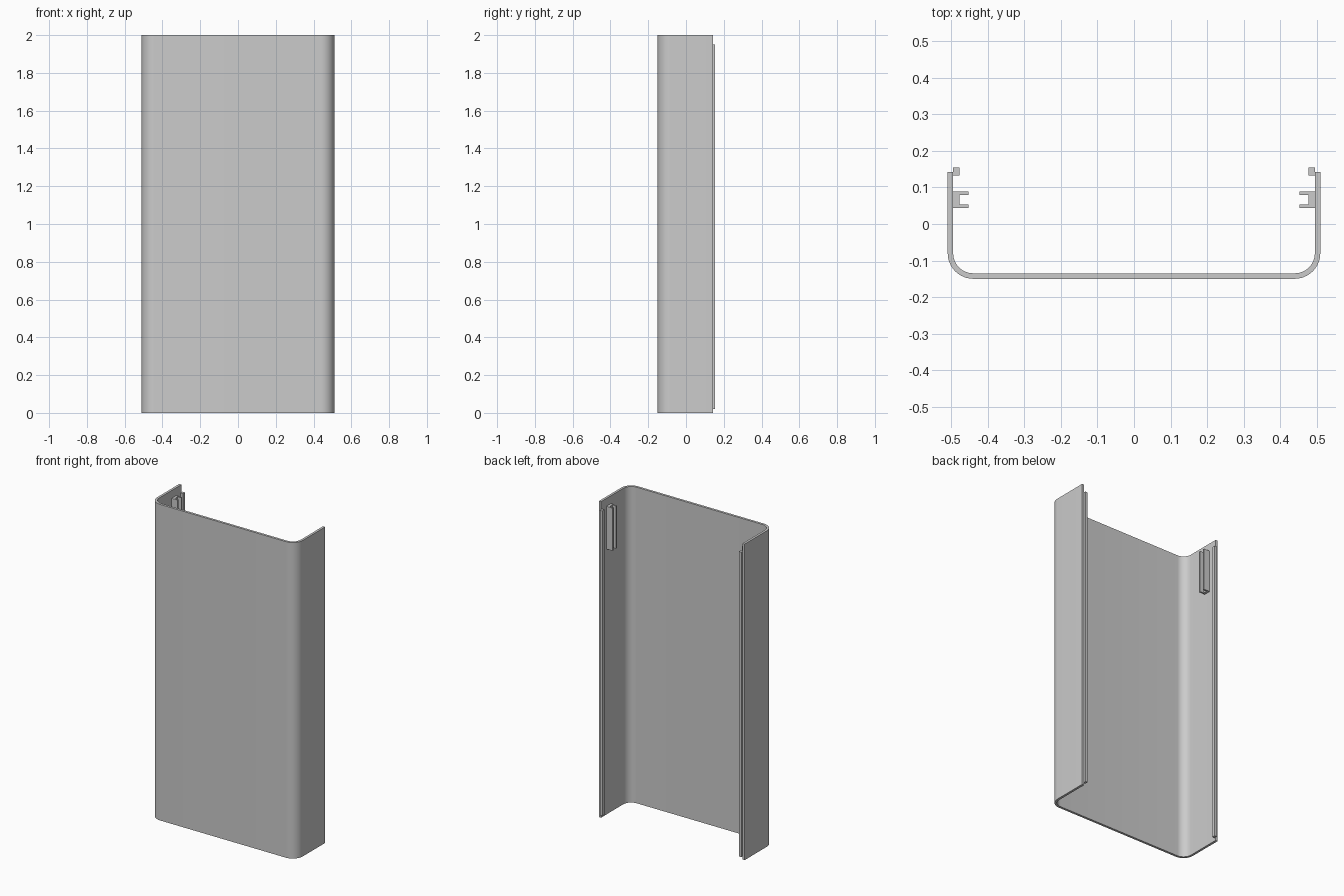
import bpy
import bmesh
from math import sin, cos, pi

cube = bpy.data.objects.get("Cube")
if cube:
    bpy.data.objects.remove(cube, do_unlink=True)

grey = bpy.data.materials.new("light_grey")
grey.use_nodes = True
colour = (0.6, 0.6, 0.6, 1)
grey.diffuse_color = colour
grey.node_tree.nodes["Principled BSDF"].inputs["Base Color"].default_value = colour


def extrude_profile(name, points, z0, z1, smooth=False):
    """Extrude a closed outline in the xy plane from z0 to z1."""
    bm = bmesh.new()
    face = bm.faces.new([bm.verts.new((x, y, z0)) for x, y in points])
    result = bmesh.ops.extrude_face_region(bm, geom=[face])
    top = [v for v in result["geom"] if isinstance(v, bmesh.types.BMVert)]
    bmesh.ops.translate(bm, verts=top, vec=(0, 0, z1 - z0))
    bmesh.ops.recalc_face_normals(bm, faces=bm.faces)
    mesh = bpy.data.meshes.new(name)
    bm.to_mesh(mesh)
    bm.free()
    mesh.materials.append(grey)
    obj = bpy.data.objects.new(name, mesh)
    bpy.context.collection.objects.link(obj)
    if smooth:
        bpy.ops.object.select_all(action="DESELECT")
        obj.select_set(True)
        bpy.context.view_layer.objects.active = obj
        bpy.ops.object.shade_smooth_by_angle()
    return obj


HALF, FRONT, BACK = 0.51, -0.15, 0.142
WALL, RADIUS, HEIGHT = 0.015, 0.07, 2.0


def u_path(inset, steps=12):
    """U-shaped path with rounded front corners, inset from the outside."""
    r = RADIUS - inset
    cx, cy = HALF - RADIUS, FRONT + RADIUS
    right = [(cx + r * cos(a), cy - r * sin(a))
             for a in (i * pi / 2 / steps for i in range(steps + 1))]
    half = [(HALF - inset, BACK)] + right
    return half + [(-x, y) for x, y in reversed(half)]


# Curved shell, open at the back, top and bottom
extrude_profile("shell", u_path(0) + u_path(WALL)[::-1], 0, HEIGHT, True)

inner = HALF - WALL
# Outline of the channel clip, opening toward the middle
clip = [(inner, 0.044), (0.453, 0.044), (0.453, 0.054), (0.478, 0.054),
        (0.478, 0.08), (0.453, 0.08), (0.453, 0.089), (inner, 0.089)]
# Outline of the locating lip along the rear edge
lip = [(inner, 0.133), (0.478, 0.133), (0.478, 0.154), (inner, 0.154)]

for side, sign in (("left", 1), ("right", -1)):
    extrude_profile(side + "_clip", [(sign * x, y) for x, y in clip], 1.68, 1.95)
    extrude_profile(side + "_lip", [(sign * x, y) for x, y in lip], 0.02, 1.95)
